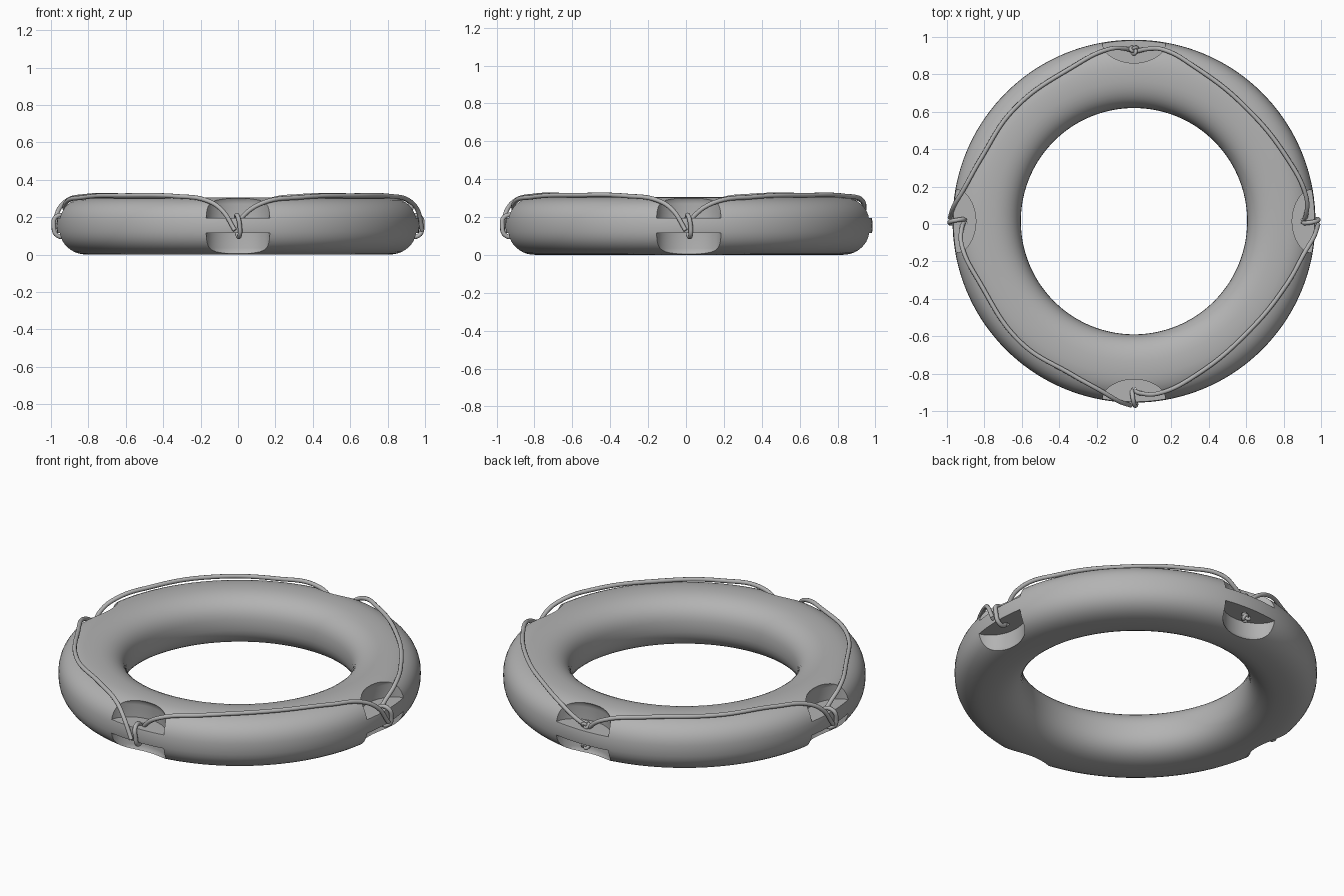
import bpy, bmesh, math
from mathutils import Matrix, Vector

cube = bpy.data.objects.get("Cube")
if cube:
    bpy.data.objects.remove(cube, do_unlink=True)

CENTRE = Vector((0, 0.015, 0))
OUTER, INNER, HEIGHT = 0.97, 0.605, 0.305
PLATE_LOW, PLATE_TOP = 0.115, 0.195
HOLE = 0.905
ROPE = 0.012
QUARTERS = [i * math.pi / 2 for i in range(4)]   # from the front, turning to the left side

grey = bpy.data.materials.new("plain_grey")
grey.use_nodes = True
grey.diffuse_color = (0.45, 0.45, 0.45, 1)
grey.node_tree.nodes["Principled BSDF"].inputs["Base Color"].default_value = grey.diffuse_color


def polar(angle, radius, z):
    """Point at an angle measured from the front."""
    return CENTRE + Vector((math.sin(angle) * radius, -math.cos(angle) * radius, z))


def mesh_object(name, bm):
    bmesh.ops.recalc_face_normals(bm, faces=bm.faces)
    mesh = bpy.data.meshes.new(name)
    bm.to_mesh(mesh)
    bm.free()
    obj = bpy.data.objects.new(name, mesh)
    bpy.context.collection.objects.link(obj)
    mesh.materials.append(grey)
    return obj


def rope_object(name, points, closed=False, thickness=ROPE):
    curve = bpy.data.curves.new(name, 'CURVE')
    curve.dimensions = '3D'
    curve.bevel_depth = thickness
    curve.bevel_resolution = 3
    curve.use_fill_caps = True
    spline = curve.splines.new('BEZIER')
    spline.bezier_points.add(len(points) - 1)
    for knot, point in zip(spline.bezier_points, points):
        knot.co = point
        knot.handle_left_type = knot.handle_right_type = 'AUTO'
    spline.use_cyclic_u = closed
    obj = bpy.data.objects.new(name, curve)
    bpy.context.collection.objects.link(obj)
    curve.materials.append(grey)
    return obj


def squash(value, power=2 / 2.4):
    return math.copysign(abs(value) ** power, value)


# Float ring: a rounded-box section swept round the centre
bm = bmesh.new()
SIDES, STEPS = 40, 144
rows = []
for i in range(STEPS):
    row = []
    for j in range(SIDES):
        t = math.tau * j / SIDES
        radius = (OUTER + INNER) / 2 + squash(math.cos(t)) * (OUTER - INNER) / 2
        z = HEIGHT / 2 * (1 + squash(math.sin(t)))
        row.append(bm.verts.new(polar(math.tau * i / STEPS, radius, z)))
    rows.append(row)
for i in range(STEPS):
    a, b = rows[i], rows[(i + 1) % STEPS]
    for j in range(SIDES):
        k = (j + 1) % SIDES
        bm.faces.new((a[j], b[j], b[k], a[k]))
ring = mesh_object("float_ring", bm)


# Notch cutters: scoops above and below each rope plate
def add_scoop(bm, angle, near, far):
    made = bmesh.ops.create_cone(bm, cap_ends=True, segments=48, radius1=1, radius2=1, depth=1)
    verts = made['verts']
    place = (Matrix.Translation(polar(angle, OUTER, (near + far) / 2))
             @ Matrix.Rotation(angle, 4, 'Z')
             @ Matrix.Diagonal((0.172, 0.135, abs(far - near), 1)))
    bmesh.ops.transform(bm, matrix=place, verts=verts)
    rim = [e for e in {e for v in verts for e in v.link_edges}
           if all(abs(v.co.z - far) < 0.001 for v in e.verts)]
    bmesh.ops.bevel(bm, geom=rim, offset=0.05, segments=5, profile=0.5, affect='EDGES')


bm = bmesh.new()
for angle in QUARTERS:
    add_scoop(bm, angle, PLATE_TOP, HEIGHT + 0.015)
    add_scoop(bm, angle, PLATE_LOW, -0.015)
scoops = mesh_object("notch_cutter", bm)

# Rope hole cutters through the plates
bm = bmesh.new()
for angle in QUARTERS:
    bmesh.ops.create_cone(bm, cap_ends=True, segments=16, radius1=0.016, radius2=0.016, depth=0.12,
                          matrix=Matrix.Translation(polar(angle, HOLE, (PLATE_LOW + PLATE_TOP) / 2)))
holes = mesh_object("hole_cutter", bm)

bpy.ops.object.select_all(action='DESELECT')
ring.select_set(True)
bpy.context.view_layer.objects.active = ring
for cutter in (scoops, holes):
    cutter.hide_render = True
    cut = ring.modifiers.new(cutter.name, 'BOOLEAN')
    cut.operation = 'DIFFERENCE'
    cut.solver = 'EXACT'
    cut.object = cutter
    bpy.ops.object.modifier_apply(modifier=cut.name)
    bpy.data.objects.remove(cutter, do_unlink=True)
bpy.ops.object.shade_smooth_by_angle(angle=math.radians(35))

# Grab ropes: each runs from one hole, over the ring, to the next plate
NAMES = ("front_left", "back_left", "back_right", "front_right")
MIDDLES = (0.85, 0.853, 0.878, 0.887)
for name, start, middle in zip(NAMES, QUARTERS, MIDDLES):
    tied = name == "back_left"
    path = [(0, HOLE, 0.16), (2, 0.92, 0.21), (8, 0.93, 0.275), (22, 0.887, 0.306),
            (47, middle, 0.316), (68, 0.885, 0.312), (80, 0.93, 0.287)]
    if tied:
        path += [(85, 0.925, 0.24), (90, HOLE, 0.19)]
    else:
        path += [(85, 0.965, 0.235), (89, 0.985, 0.13)]
    rope_object(name + "_rope", [polar(start + math.radians(a), r, z) for a, r, z in path])

# Rope loops round the plates on three sides
for name, angle in zip(("front", "left", "back", "right"), QUARTERS):
    if name == "back":
        continue
    loop = [(-0.01, HOLE, 0.155), (-0.01, 0.925, 0.205), (0, 0.975, 0.2), (0.01, 0.985, 0.15),
            (0.01, 0.97, 0.105), (0, 0.925, 0.1)]
    rope_object(name + "_rope_loop", [polar(angle + a, r, z) for a, r, z in loop], closed=True)

# Knots above and below the back plate
for name, z in (("upper_knot", PLATE_TOP + 0.012), ("lower_knot", PLATE_LOW - 0.03)):
    middle = polar(math.pi, HOLE + 0.01, z)
    turns = []
    for i in range(12):
        t = math.tau * i / 12
        turns.append(middle + Vector((math.sin(t) + 2 * math.sin(2 * t),
                                      math.cos(t) - 2 * math.cos(2 * t),
                                      -1.5 * math.sin(3 * t))) * 0.007)
    rope_object(name, turns, closed=True, thickness=0.009)
